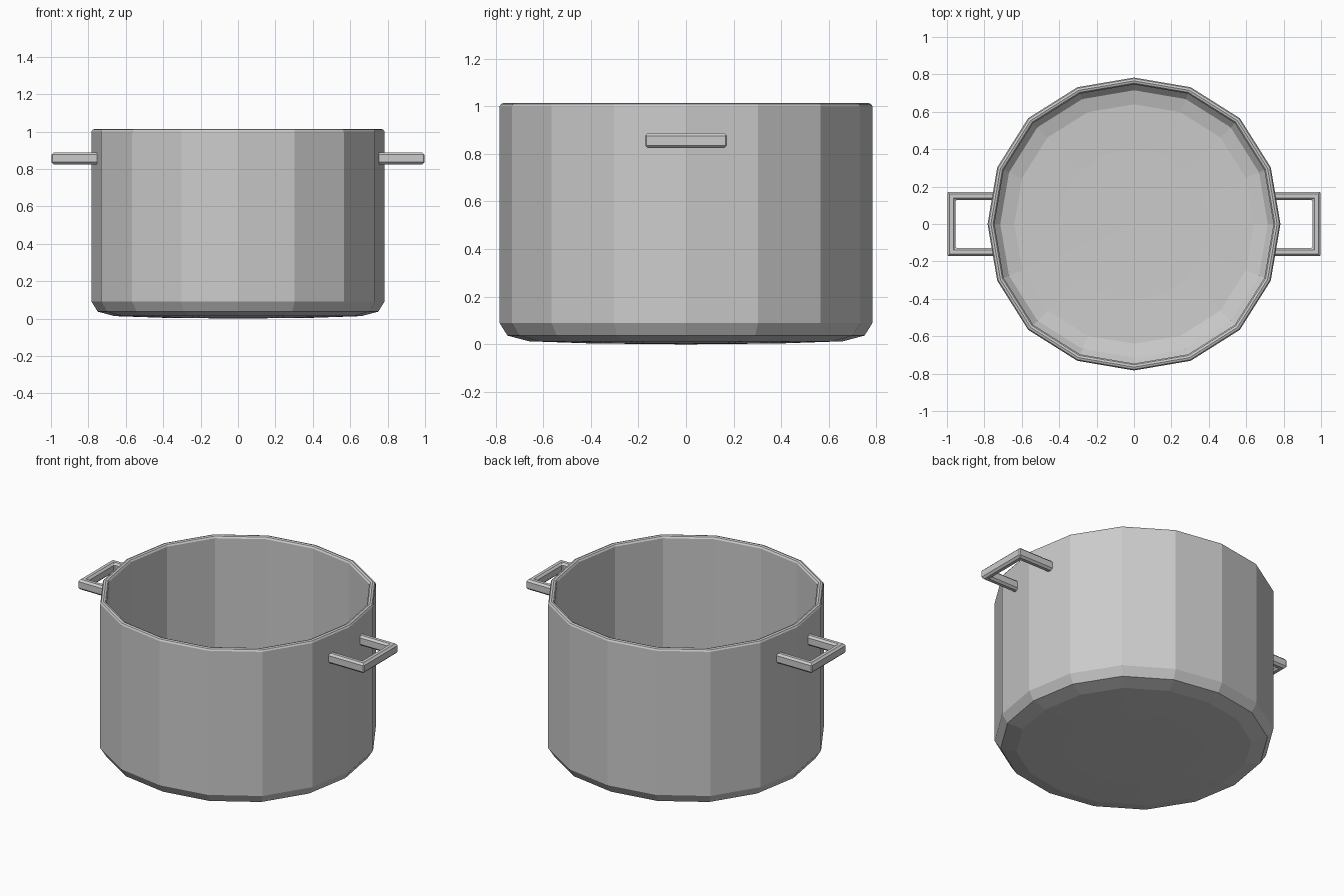
import bpy, bmesh, math

if "Cube" in bpy.data.objects:
    bpy.data.objects.remove(bpy.data.objects["Cube"])

SIDES = 16


def make_object(name, bm):
    bmesh.ops.recalc_face_normals(bm, faces=bm.faces[:])
    mesh = bpy.data.meshes.new(name)
    bm.to_mesh(mesh)
    bm.free()
    obj = bpy.data.objects.new(name, mesh)
    bpy.context.collection.objects.link(obj)
    return obj


def bridge(bm, a, b):
    n = len(a)
    for i in range(n):
        bm.faces.new((a[i], a[(i + 1) % n], b[(i + 1) % n], b[i]))


# Pot: faceted shell with slightly squared roundness, (radius, z) from the
# underside, up the outer wall, over the rounded rim, down to the inner floor
profile = [(0.40, 0.004), (0.66, 0.013), (0.75, 0.037), (0.783, 0.09),
           (0.783, 1.0), (0.777, 1.01), (0.765, 1.014), (0.753, 1.01),
           (0.746, 1.0), (0.746, 0.105), (0.715, 0.07), (0.64, 0.05),
           (0.40, 0.042)]
bm = bmesh.new()
rings = []
for r, z in profile:
    ring = []
    for i in range(SIDES):
        a = 2 * math.pi * i / SIDES
        k = r * (1 + 0.022 * math.sin(2 * a) ** 2)
        ring.append(bm.verts.new((k * math.cos(a), k * math.sin(a), z)))
    rings.append(ring)
for a, b in zip(rings, rings[1:]):
    bridge(bm, a, b)
for ring, z in ((rings[0], 0.0), (rings[-1], 0.038)):
    centre = bm.verts.new((0, 0, z))
    for i in range(SIDES):
        bm.faces.new((ring[i], ring[(i + 1) % SIDES], centre))
make_object("pot_body", bm)


# Side handles: bevelled bar section swept along a mitred U, (inset, z) section
W, H, B = 0.022, 0.032, 0.012
section = [(W, H - B), (W - B, H), (B - W, H), (-W, H - B),
           (-W, B - H), (B - W, -H), (W - B, -H), (W, B - H)]


def handle(name, side):
    # path point and the outward mitre direction at it
    path = [(0.742, -0.15, 0, -1), (0.976, -0.15, 1, -1),
            (0.976, 0.15, 1, 1), (0.742, 0.15, 0, 1)]
    bm = bmesh.new()
    rings = [[bm.verts.new((side * (x + o * mx), y + o * my, 0.856 + z))
              for o, z in section] for x, y, mx, my in path]
    for a, b in zip(rings, rings[1:]):
        bridge(bm, a, b)
    bm.faces.new(rings[0])
    bm.faces.new(rings[-1])
    # soften the two mitred corners
    corner_edges = [e for e in bm.edges
                    if abs(e.verts[0].co.x - e.verts[1].co.x) < 1e-5
                    and abs(e.verts[0].co.y - e.verts[1].co.y) < 1e-5
                    and abs(e.verts[0].co.x) > 0.9]
    bmesh.ops.bevel(bm, geom=corner_edges, offset=0.006, segments=1,
                    affect='EDGES')
    return make_object(name, bm)


handle("right_handle", 1)
handle("left_handle", -1)
